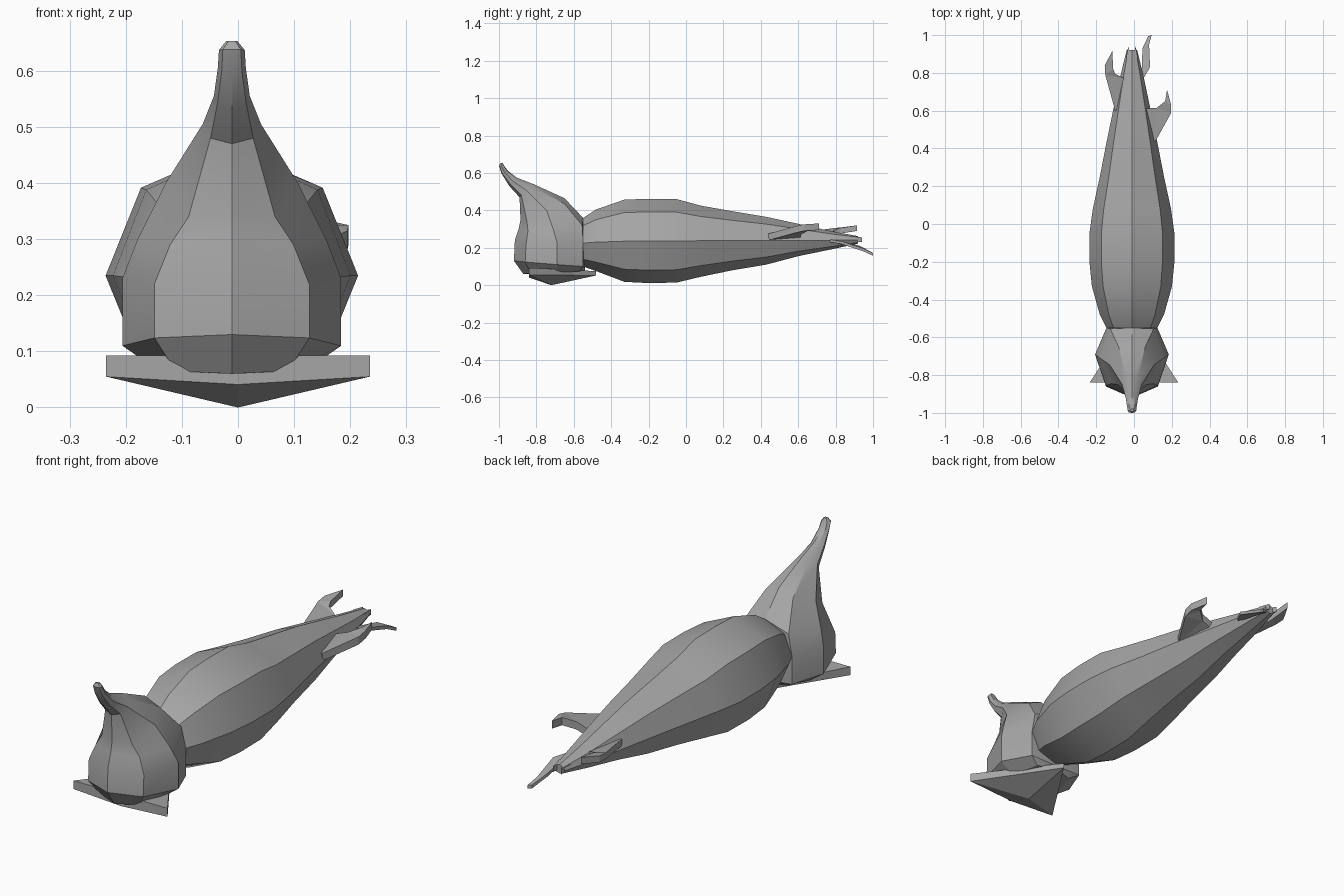
import bpy, bmesh, math

CX = -0.011  # the creature sits slightly left of the plate
grey = bpy.data.materials.new("plain grey")
grey.diffuse_color = (0.38, 0.38, 0.38, 1)


def finish(name, bm, smooth=True):
    bmesh.ops.remove_doubles(bm, verts=bm.verts, dist=0.0005)
    bmesh.ops.recalc_face_normals(bm, faces=bm.faces)
    mesh = bpy.data.meshes.new(name)
    bm.to_mesh(mesh)
    bm.free()
    mesh.materials.append(grey)
    ob = bpy.data.objects.new(name, mesh)
    bpy.context.collection.objects.link(ob)
    if smooth:
        bpy.ops.object.select_all(action='DESELECT')
        ob.select_set(True)
        bpy.context.view_layer.objects.active = ob
        bpy.ops.object.shade_smooth_by_angle(angle=math.radians(25))
    return ob


def loft(name, rings):
    """Skin closed rings of equal length and cap both ends."""
    bm = bmesh.new()
    rows = [[bm.verts.new(p) for p in r] for r in rings]
    n = len(rows[0])
    for a, b in zip(rows, rows[1:]):
        for i in range(n):
            j = (i + 1) % n
            bm.faces.new((a[i], a[j], b[j], b[i]))
    bm.faces.new(rows[0][::-1])
    bm.faces.new(rows[-1])
    return finish(name, bm)


def slab(name, outline, thick):
    """Thin solid from a top outline with its own heights."""
    bm = bmesh.new()
    top = [bm.verts.new(p) for p in outline]
    low = [bm.verts.new((x, y, z - thick)) for x, y, z in outline]
    n = len(top)
    bm.faces.new(top)
    bm.faces.new(low[::-1])
    for i in range(n):
        j = (i + 1) % n
        bm.faces.new((top[i], low[i], low[j], top[j]))
    bmesh.ops.triangulate(bm, faces=[f for f in bm.faces if len(f.verts) > 4])
    return finish(name, bm, False)


# Body: eight-sided sections along y (y, half width, top, bottom, middle z)
sections = [
    (-0.55, 0.135, 0.36, 0.10, 0.225), (-0.48, 0.17, 0.405, 0.075, 0.23),
    (-0.33, 0.212, 0.457, 0.018, 0.235), (-0.20, 0.225, 0.462, 0.011, 0.235),
    (-0.05, 0.225, 0.46, 0.014, 0.235), (0.08, 0.207, 0.425, 0.045, 0.238),
    (0.25, 0.17, 0.395, 0.08, 0.238), (0.43, 0.135, 0.365, 0.11, 0.24),
    (0.60, 0.10, 0.328, 0.155, 0.24), (0.78, 0.062, 0.288, 0.192, 0.24),
    (0.92, 0.028, 0.262, 0.222, 0.242),
]
body = []
for y, w, t, b, m in sections:
    up, dn, s = m + (t - m) * 0.69, m + (b - m) * 0.69, w * 0.72
    body.append([(CX + x, y, z) for x, z in (
        (0, t), (s, up), (w, m), (s, dn), (0, b), (-s, dn), (-w, m), (-s, up))])
loft("body", body)

# Head and horn: front, front corner, side, back corner, back as (x, y, z)
half_rings = [
    [(0, -.87, .06), (.10, -.83, .065), (.13, -.69, .065), (.09, -.57, .075), (0, -.54, .075)],
    [(0, -.92, .13), (.138, -.86, .124), (.195, -.69, .11), (.135, -.55, .10), (0, -.54, .09)],
    [(0, -.915, .24), (.138, -.855, .22), (.195, -.69, .23), (.135, -.55, .225), (0, -.545, .24)],
    [(0, -.895, .30), (.11, -.845, .29), (.168, -.71, .30), (.115, -.555, .32), (0, -.55, .36)],
    [(0, -.885, .35), (.077, -.85, .34), (.118, -.745, .40), (.07, -.65, .435), (0, -.65, .465)],
    [(0, -.89, .47), (.038, -.88, .48), (.052, -.85, .505), (.03, -.82, .525), (0, -.815, .54)],
    [(0, -.945, .53), (.026, -.94, .54), (.032, -.925, .555), (.018, -.91, .565), (0, -.905, .575)],
    [(0, -.985, .595), (.018, -.982, .598), (.025, -.97, .605), (.016, -.957, .61), (0, -.953, .612)],
    [(0, -1.0, .638), (.016, -.998, .638), (.023, -.987, .637), (.014, -.973, .636), (0, -.97, .635)],
    [(0, -.992, .653), (.006, -.992, .653), (.010, -.987, .653), (.006, -.981, .653), (0, -.98, .653)],
]
loft("head_with_horn", [
    [(CX + x, y, z) for x, y, z in r] + [(CX - x, y, z) for x, y, z in r[3:0:-1]]
    for r in half_rings])

# Chin plate: flat triangle with a shallow pointed underside
bm = bmesh.new()
V = [bm.verts.new(p) for p in (
    (-.235, -.84, .093), (.235, -.84, .093), (0, -.48, .075),
    (-.235, -.84, .055), (.235, -.84, .055), (0, -.48, .052),
    (0, -.84, .041), (0, -.72, .0))]
for f in ((0, 1, 2), (0, 3, 6, 4, 1), (1, 4, 5, 2), (2, 5, 3, 0),
          (3, 7, 6), (6, 7, 4), (4, 7, 5), (5, 7, 3)):
    bm.faces.new([V[i] for i in f])
finish("chin_plate", bm, False)

# Hooked tail claws
slab("right_claw", [
    (.06, .44, .27), (.115, .44, .275), (.195, .585, .315), (.197, .63, .325),
    (.175, .71, .33), (.165, .65, .325), (.12, .615, .305), (.05, .61, .28)], .035)
slab("left_claw", [
    (-.06, .60, .275), (-.10, .60, .28), (-.152, .79, .305), (-.155, .84, .31),
    (-.115, .915, .32), (-.11, .82, .305), (-.10, .795, .295), (-.05, .77, .275)], .03)
slab("end_claw", [
    (.02, .76, .25), (.05, .77, .245), (.085, .83, .235), (.08, .95, .195),
    (.093, 1.0, .172), (.075, .995, .175), (.045, .93, .21), (.04, .80, .24)], .015)

# Small forked points at the tail end
for side in (-1, 1):
    slab("tail_point", [
        (CX + side * .003, .88, .265), (CX + side * .03, .88, .262),
        (CX + side * .02, .94, .255)], .025)
